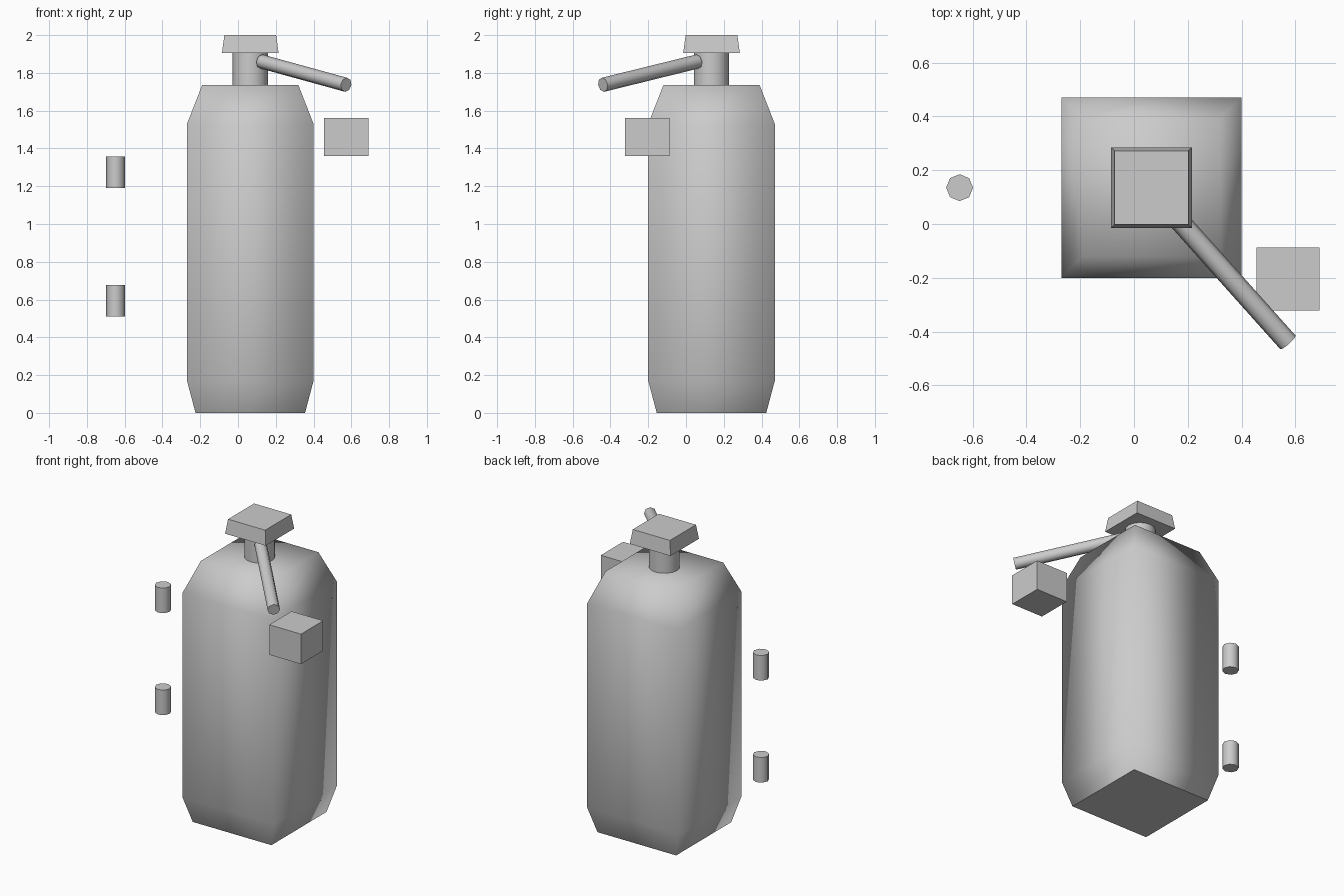
import bpy, bmesh, math
from mathutils import Vector

cube = bpy.data.objects.get("Cube")
if cube:
    bpy.data.objects.remove(cube, do_unlink=True)

# One plain grey for everything
grey = bpy.data.materials.new("plain_grey")
grey.use_nodes = True
grey.diffuse_color = (0.6, 0.6, 0.6, 1)
grey.node_tree.nodes["Principled BSDF"].inputs["Base Color"].default_value = (0.6, 0.6, 0.6, 1)

CX, CY = 0.065, 0.135   # bottle axis


def finish(name, bm, smooth=False):
    bmesh.ops.recalc_face_normals(bm, faces=bm.faces)
    for f in bm.faces:
        f.smooth = smooth
    mesh = bpy.data.meshes.new(name)
    bm.to_mesh(mesh)
    bm.free()
    mesh.materials.append(grey)
    obj = bpy.data.objects.new(name, mesh)
    bpy.context.collection.objects.link(obj)
    return obj


def square_loft(name, profile, center, smooth=False):
    """Stack square rings of (half width, height) and cap both ends."""
    bm = bmesh.new()
    rings = [[bm.verts.new((center[0] + sx * h, center[1] + sy * h, z))
              for sx, sy in ((-1, -1), (1, -1), (1, 1), (-1, 1))]
             for h, z in profile]
    for low, high in zip(rings, rings[1:]):
        for i in range(4):
            j = (i + 1) % 4
            bm.faces.new((low[i], low[j], high[j], high[i]))
    base = bm.faces.new(rings[0])
    bm.faces.new(rings[-1])
    for e in base.edges:
        e.smooth = False
    return finish(name, bm, smooth)


def rod(name, start, end, radius, sides):
    """Smooth-sided cylinder between two points with crisp ends."""
    a, b = Vector(start), Vector(end)
    bpy.ops.mesh.primitive_cylinder_add(vertices=sides, radius=radius,
                                        depth=(b - a).length, location=(a + b) / 2)
    obj = bpy.context.object
    obj.name = name
    obj.rotation_euler = (b - a).to_track_quat('Z', 'Y').to_euler()
    obj.data.materials.append(grey)
    bpy.ops.object.shade_smooth_by_angle(angle=math.radians(50))
    return obj


# Bottle body with tapered base and shoulders, softly shaded
square_loft("bottle_body", [(0.29, 0), (0.335, 0.17), (0.335, 1.53), (0.255, 1.735)],
            (CX, CY), True)

# Neck, pump head and spout
rod("neck", (CX, CY, 1.72), (CX, CY, 1.91), 0.093, 16)
square_loft("pump_head", [(0.15, 1.905), (0.137, 2.0)], (CX, CY))
rod("spout", (0.125, 0.06, 1.86), (0.572, -0.44, 1.737), 0.038, 8)

# Loose block beside the spout
square_loft("block", [(0.117, 1.36), (0.117, 1.56)], (0.573, -0.205))

# Two small pegs on the other side
for label, z in (("lower", 0.51), ("upper", 1.19)):
    rod(label + "_peg", (-0.648, CY, z), (-0.648, CY, z + 0.167), 0.05, 8)
